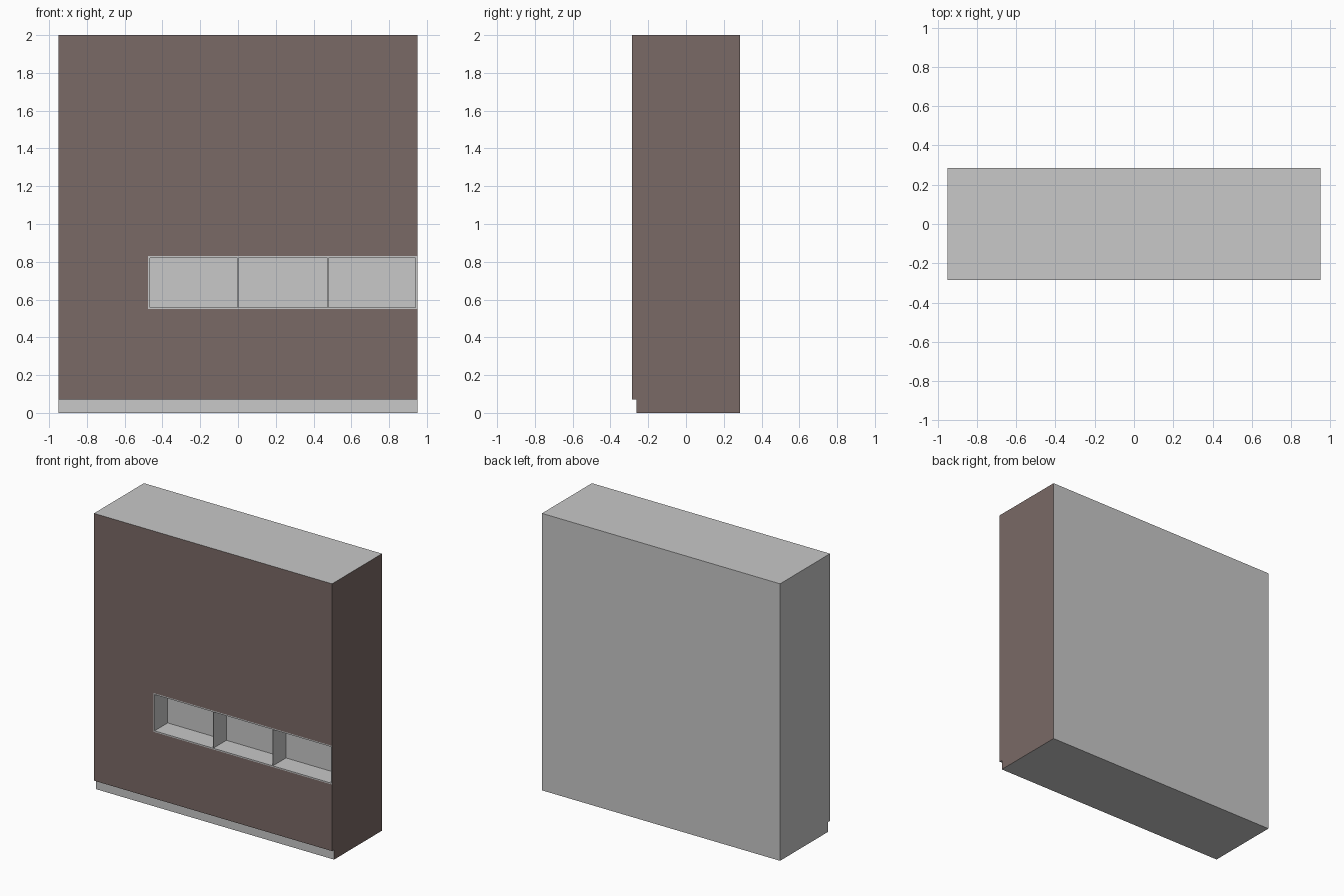
import bpy, bmesh

if "Cube" in bpy.data.objects:
    bpy.data.objects.remove(bpy.data.objects["Cube"])

W, D, H = 0.951, 0.285, 2.0           # half width, half depth, height
KICK_Z, KICK_Y = 0.07, -0.262         # recessed plinth
NX0, NX1, NZ0, NZ1 = -0.476, 0.950, 0.55, 0.83   # niche outline
DEPTH, T = 0.15, 0.009                # niche depth, board thickness


def material(name, rgb):
    m = bpy.data.materials.new(name)
    m.diffuse_color = (*rgb, 1)
    m.use_nodes = True
    m.node_tree.nodes["Principled BSDF"].inputs["Base Color"].default_value = m.diffuse_color
    return m


grey = material("light_grey", (0.58, 0.58, 0.58))
brown = material("dark_brown", (0.195, 0.143, 0.132))


def finish(name, bm, mats):
    bmesh.ops.recalc_face_normals(bm, faces=bm.faces)
    me = bpy.data.meshes.new(name)
    bm.to_mesh(me)
    bm.free()
    for m in mats:
        me.materials.append(m)
    ob = bpy.data.objects.new(name, me)
    bpy.context.collection.objects.link(ob)
    return ob


def box(name, x0, x1, y0, y1, z0, z1):
    bm = bmesh.new()
    bmesh.ops.create_cube(bm, size=1)
    for v in bm.verts:
        v.co = (x1 if v.co.x > 0 else x0, y1 if v.co.y > 0 else y0, z1 if v.co.z > 0 else z0)
    return finish(name, bm, [grey])


# Cabinet body: side profile with toe recess, extruded across the width
profile = [(KICK_Y, 0), (D, 0), (D, H), (-D, H), (-D, KICK_Z), (KICK_Y, KICK_Z)]
bm = bmesh.new()
face = bm.faces.new([bm.verts.new((-W, y, z)) for y, z in profile])
ext = bmesh.ops.extrude_face_region(bm, geom=[face])
moved = [g for g in ext["geom"] if isinstance(g, bmesh.types.BMVert)]
bmesh.ops.translate(bm, verts=moved, vec=(2 * W, 0, 0))
body = finish("cabinet_body", bm, [grey, brown])

# Niche opening cut into the front
cutter = box("niche_cutter", NX0, NX1, -D - 0.1, -D + DEPTH + T, NZ0, NZ1)
cutter.hide_render = True
mod = body.modifiers.new("niche", "BOOLEAN")
mod.operation, mod.solver, mod.object = "DIFFERENCE", "EXACT", cutter
bpy.context.view_layer.objects.active = body
bpy.ops.object.modifier_apply(modifier=mod.name)
bpy.data.objects.remove(cutter)

# Brown on the front doors and the right side, grey elsewhere
for p in body.data.polygons:
    front = p.normal.y < -0.9 and p.center.y < -D + 0.005
    right = p.normal.x > 0.9 and p.center.x > W - 0.0005
    p.material_index = 1 if front or right else 0

# Niche lining: back, top, bottom and ends, flush with the front
yb = -D + DEPTH
box("niche_back", NX0, NX1, yb, yb + T, NZ0, NZ1)
for name, z in (("niche_bottom", NZ0), ("niche_top", NZ1 - T)):
    box(name, NX0, NX1, -D, yb, z, z + T)
for name, x in (("niche_left_end", NX0), ("niche_right_end", NX1 - T)):
    box(name, x, x + T, -D, yb, NZ0 + T, NZ1 - T)

# Thin dividers between the three compartments
for i, x in enumerate((0.0, 0.476)):
    box(f"niche_divider_{i + 1}", x - 0.002, x + 0.002, -D, yb, NZ0 + T, NZ1 - T)
